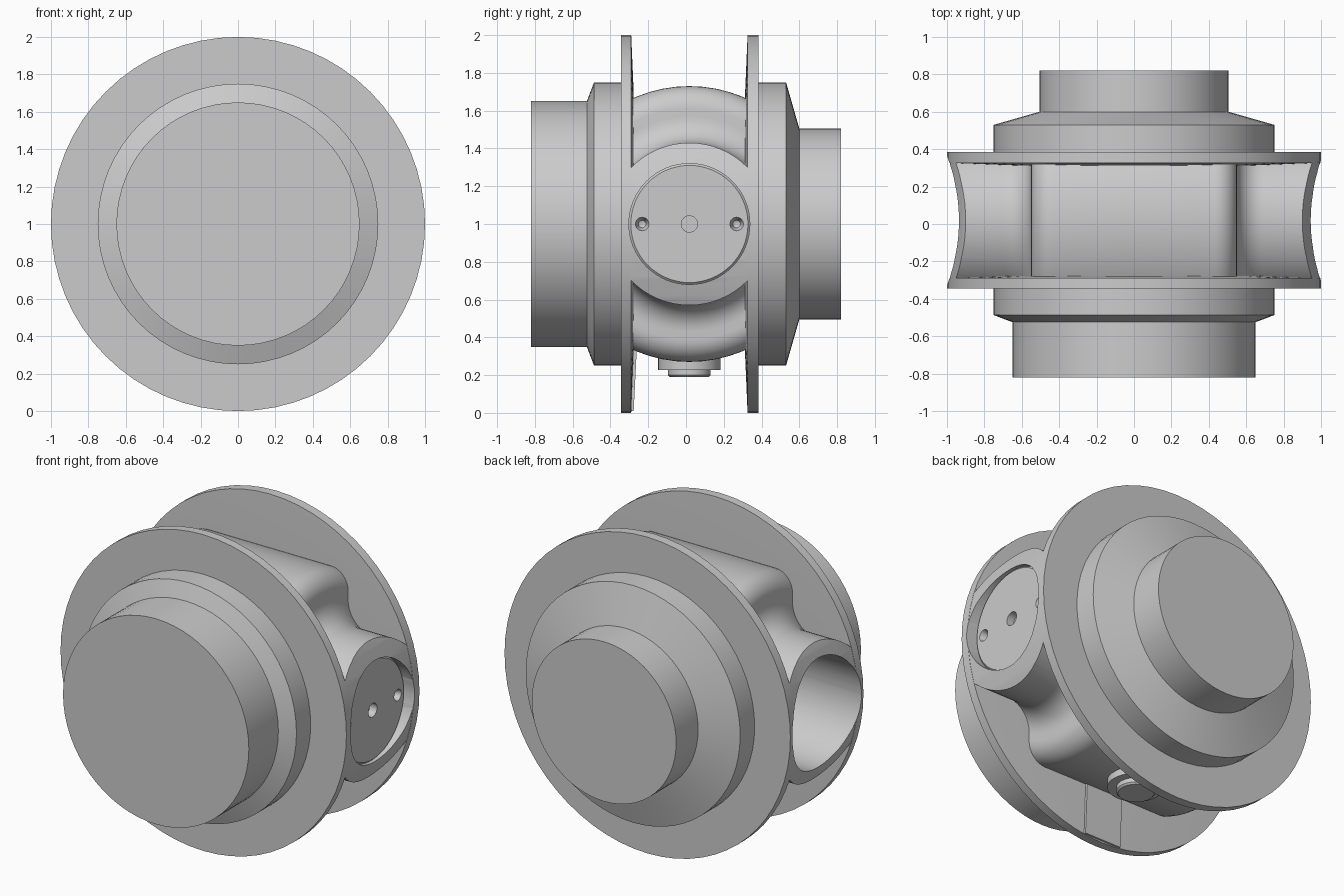
import bpy, bmesh, math
from mathutils import Matrix, Vector

cube = bpy.data.objects.get("Cube")
if cube:
    bpy.data.objects.remove(cube, do_unlink=True)

grey = bpy.data.materials.new("plain grey")
grey.use_nodes = True
grey.diffuse_color = (0.6, 0.6, 0.6, 1)
grey.node_tree.nodes["Principled BSDF"].inputs["Base Color"].default_value = grey.diffuse_color

AXES = {"X": Vector((1, 0, 0)), "Y": Vector((0, 1, 0)), "Z": Vector((0, 0, 1))}
MID = 0.018  # middle of the gap between the flanges


def finish(name, bm):
    bmesh.ops.recalc_face_normals(bm, faces=bm.faces)
    mesh = bpy.data.meshes.new(name)
    bm.to_mesh(mesh)
    bm.free()
    mesh.materials.append(grey)
    obj = bpy.data.objects.new(name, mesh)
    bpy.context.collection.objects.link(obj)
    return obj


def lathe(name, axis, profile, centre, steps=64):
    """Solid of revolution from (radius, height) points along an axis."""
    place = {"X": lambda r, h: (h, r, 0), "Y": lambda r, h: (r, h, 0),
             "Z": lambda r, h: (r, 0, h)}[axis]
    bm = bmesh.new()
    verts = [bm.verts.new(place(r, h)) for r, h in profile]
    edges = [bm.edges.new(pair) for pair in zip(verts, verts[1:])]
    bmesh.ops.spin(bm, geom=verts + edges, cent=(0, 0, 0), axis=AXES[axis],
                   angle=math.tau, steps=steps, use_duplicate=False)
    bmesh.ops.remove_doubles(bm, verts=bm.verts, dist=0.0001)
    bmesh.ops.translate(bm, verts=bm.verts, vec=centre)
    return finish(name, bm)


def rod(name, axis, radius, low, high, centre, steps=64):
    return lathe(name, axis, [(0, low), (radius, low), (radius, high), (0, high)], centre, steps)


def cut(obj, cutter, operation="DIFFERENCE"):
    """Apply a boolean and keep the cutter for later use."""
    mod = obj.modifiers.new("cut", "BOOLEAN")
    mod.operation, mod.solver, mod.object = operation, "EXACT", cutter
    bpy.context.view_layer.update()
    graph = bpy.context.evaluated_depsgraph_get()
    mesh = bpy.data.meshes.new_from_object(obj.evaluated_get(graph))
    obj.modifiers.clear()
    obj.data = mesh


def arc(cx, cr, radius, start, end, n=8):
    angles = [math.radians(start + (end - start) * i / n) for i in range(n + 1)]
    return [(cr + radius * math.sin(a), cx + radius * math.cos(a)) for a in angles]


# Hubs with flanges, solid apart from the cross bore
front_hub = lathe("front_hub", "Y", [
    (0, -0.82), (0.65, -0.82), (0.65, -0.525), (0.75, -0.487), (0.75, -0.345),
    (1, -0.345), (1, -0.29), (0.7, -0.277), (0, -0.277)], (0, 0, 1))
back_hub = lathe("back_hub", "Y", [
    (0, 0.82), (0.505, 0.82), (0.505, 0.6), (0.75, 0.53), (0.75, 0.385),
    (1, 0.385), (1, 0.326), (0.7, 0.313), (0, 0.313)], (0, 0, 1))

# Cross body: wide drum filleted down to a neck at each side
half = arc(0.43, 0.61, 0.12, 90, 0) + arc(0.69, 0.57, 0.14, 180, 270)
half.append((0.43, 1.1))
left = [(r, -h) for r, h in reversed(half)]
body = lathe("cross_body", "X", [(0, -1.1)] + left + half + [(0, 1.1)], (0, MID, 1))
trim = rod("trim_cutter", "Y", 0.9985, -0.318, 0.354, (0, 0, 1))
cut(body, trim, "INTERSECT")

# Bore, open on the right and narrower where the plug sits
bore = lathe("bore_cutter", "X", [(0, -1.2), (0.345, -1.2), (0.345, 0.5),
                                  (0.32, 0.5), (0.32, 1.2), (0, 1.2)], (0, MID, 1))
for part in (front_hub, back_hub, body):
    cut(part, bore)

# Side plug with a centre hole and two countersunk holes
plug = lathe("side_plug", "X", [(0, 0.6), (0.322, 0.6), (0.322, 0.918),
                                (0.31, 0.93), (0, 0.93)], (0, MID, 1))
holes = [rod("centre_hole_cutter", "X", 0.043, 0.88, 1, (0, MID, 1), 24)]
for side in (-1, 1):
    holes.append(lathe("side_hole_cutter", "X", [(0, 0.87), (0.02, 0.88), (0.036, 0.93),
                       (0.036, 1), (0, 1)], (0, MID + side * 0.25, 1), 24))
for hole in holes:
    cut(plug, hole)

# Drain boss and cap underneath
boss = lathe("drain_boss", "Z", [(0, 0.42), (0.165, 0.42), (0.165, 0.228), (0, 0.228)],
             (0, MID, 0), 48)
cap = lathe("drain_cap", "Z", [(0, 0.3), (0.113, 0.3), (0.113, 0.2), (0.103, 0.19), (0, 0.19)],
            (0, MID, 0), 48)

# Tapered pad on the inside of the front flange
bm = bmesh.new()
bmesh.ops.create_cube(bm, size=1)
for v in bm.verts:
    top = v.co.z > 0
    inner = -0.26 if top else -0.277
    v.co = (v.co.x * 0.26, inner if v.co.y > 0 else -0.32, 0.35 if top else 0.01)
pad = finish("flange_pad", bm)

# Remove the cutters and shade
for cutter in [trim, bore] + holes:
    bpy.data.objects.remove(cutter, do_unlink=True)
bpy.ops.object.select_all(action="DESELECT")
for obj in (front_hub, back_hub, body, plug, boss, cap, pad):
    obj.select_set(True)
    bpy.context.view_layer.objects.active = obj
bpy.ops.object.shade_smooth_by_angle(angle=math.radians(25))
